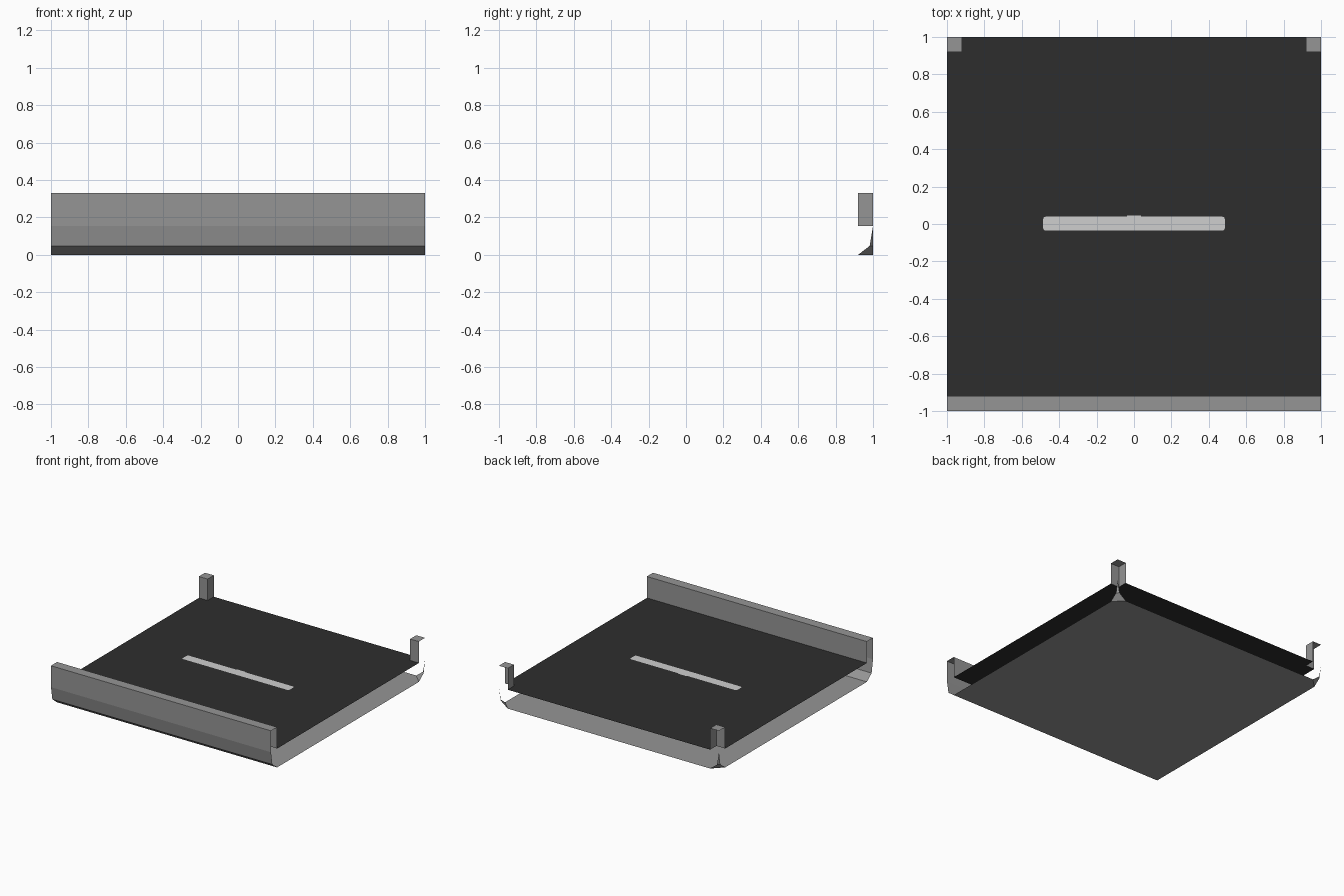
import bpy
import math

if "Cube" in bpy.data.objects:
    bpy.data.objects.remove(bpy.data.objects["Cube"])

RIM, FLOOR = 0.331, 0.155      # rim height, tray floor height
IN = 0.92                      # inner face of the rim
CURVE = [(IN, 0.0), (0.982, 0.048), (1.0, FLOOR)]   # underside edge profile


def material(name, value):
    m = bpy.data.materials.new(name)
    m.diffuse_color = (value, value, value, 1)
    m.use_nodes = True
    m.node_tree.nodes["Principled BSDF"].inputs["Base Color"].default_value = m.diffuse_color
    return m


grey = material("mid_grey", 0.30)
dark = material("charcoal", 0.027)
light = material("light_grey", 0.62)


def sheet(name, verts, faces, mat):
    me = bpy.data.meshes.new(name)
    me.from_pydata(verts, [], faces)
    me.materials.append(mat)
    ob = bpy.data.objects.new(name, me)
    bpy.context.collection.objects.link(ob)
    return ob


def flat(name, outline, z, mat, up=True):
    pts = outline if up else outline[::-1]
    return sheet(name, [(x, y, z) for x, y in pts], [tuple(range(len(pts)))], mat)


def run_along_x(name, profile, mat):
    verts = [(x, y, z) for y, z in profile for x in (-1, 1)]
    faces = [(2 * i, 2 * i + 2, 2 * i + 3, 2 * i + 1) for i in range(len(profile) - 1)]
    faces = [f[::-1] for f in faces]
    return sheet(name, verts, faces, mat)


# underside plate with clipped back corners
flat("bottom_plate", [(-1, -IN), (1, -IN), (1, IN), (IN, 1), (-IN, 1), (-1, IN)],
     0.0, grey, up=False)

# tray floor, notched around the back posts
flat("tray_floor", [(-1, -IN), (1, -IN), (1, IN), (IN, IN), (IN, 1),
                    (-IN, 1), (-IN, IN), (-1, IN)], FLOOR, dark)

# front rim: curved skirt, outer face, top and inner face
run_along_x("front_rim", [(-y, z) for y, z in CURVE]
            + [(-1, RIM), (-IN, RIM), (-IN, FLOOR)], grey)

# back corners: open post above, chamfered skirt below
for side, s in (("left", -1), ("right", 1)):
    def wind(faces):
        return faces if s > 0 else [f[::-1] for f in faces]
    v = [(s * IN, 1, FLOOR), (s * IN, IN, FLOOR), (s, IN, FLOOR),
         (s * IN, 1, RIM), (s * IN, IN, RIM), (s, IN, RIM), (s, 1, RIM)]
    sheet("back_post_" + side, v,
          wind([(0, 3, 4, 1), (1, 4, 5, 2), (3, 4, 5, 6)]), grey)
    (a, za), (b, zb), (c, zc) = CURVE
    v = [(s * a, 1, za), (s, a, za), (s * b, 1, zb), (s, b, zb), (s, 1, zc)]
    sheet("corner_skirt_" + side, v, wind([(0, 2, 3, 1), (2, 4, 3)]), grey)

# thin light strip on the floor, rounded ends and a small tab at the back
HX, Y0, Y1, R = 0.486, -0.036, 0.039, 0.014
strip = []
for cx, cy, start in ((HX - R, Y0 + R, 270), (HX - R, Y1 - R, 0),
                      (-HX + R, Y1 - R, 90), (-HX + R, Y0 + R, 180)):
    if start == 90:
        strip += [(0.04, Y1), (0.036, 0.046), (-0.036, 0.046), (-0.04, Y1)]
    for k in range(4):
        t = math.radians(start + 30 * k)
        strip.append((cx + R * math.cos(t), cy + R * math.sin(t)))
flat("light_strip", strip, FLOOR + 0.003, light)
